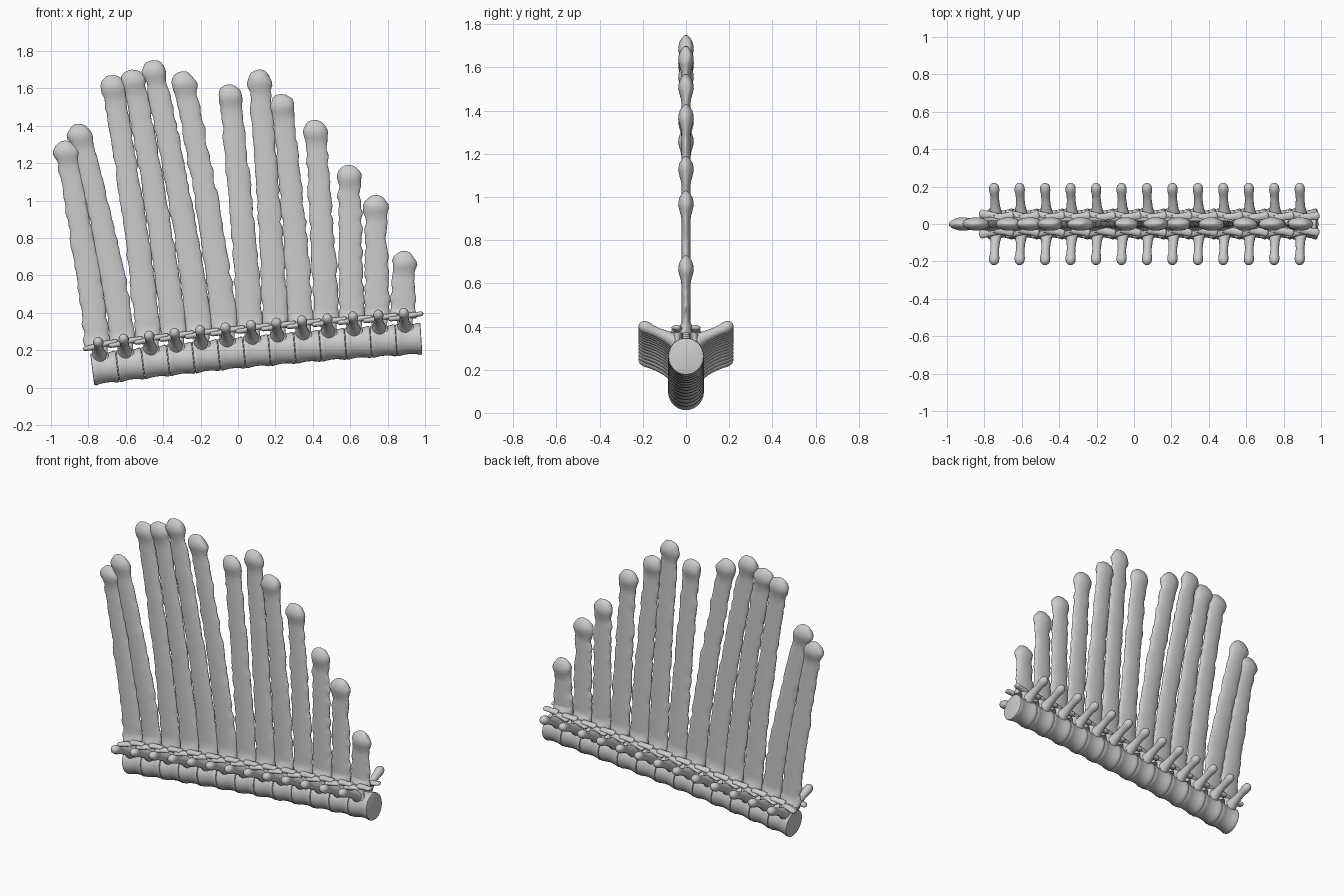
import bpy, bmesh, math
from mathutils import Vector, noise

cube = bpy.data.objects.get("Cube")
if cube:
    bpy.data.objects.remove(cube, do_unlink=True)

bone = bpy.data.materials.new("pale grey bone")
bone.use_nodes = True
colour = (0.6, 0.6, 0.6, 1)
bone.diffuse_color = colour
bone.node_tree.nodes["Principled BSDF"].inputs["Base Color"].default_value = colour

X, Y, Z = Vector((1, 0, 0)), Vector((0, 1, 0)), Vector((0, 0, 1))


def loft(bm, rings, sides=20, rough=0.0):
    """Skin a run of elliptical rings, each (centre, half axis, half axis)."""
    loops = []
    for c, u, v in rings:
        loop = []
        for k in range(sides):
            a = math.tau * k / sides
            p = c + u * math.cos(a) + v * math.sin(a)
            p += u.normalized() * math.cos(a) * noise.noise(p * 22) * rough
            loop.append(bm.verts.new(p))
        loops.append(loop)
    for a, b in zip(loops, loops[1:]):
        for k in range(sides):
            n = (k + 1) % sides
            bm.faces.new((a[k], a[n], b[n], b[k]))
    bm.faces.new(loops[0][::-1])
    bm.faces.new(loops[-1])


def tube(bm, path, sides=14):
    """Round tube through (point, radius, flattening) with a domed far end."""
    pts = [Vector(p) for p, r, f in path]
    rings = []
    for i, (p, r, f) in enumerate(path):
        d = (pts[min(i + 1, len(pts) - 1)] - pts[max(i - 1, 0)]).normalized()
        u = d.cross(Y if abs(d.x) > 0.7 else X).normalized()
        v = d.cross(u)
        rings.append((pts[i], u * r * f, v * r))
    c, u, v = rings[-1]
    for a in (30, 60, 80):
        s, k = math.sin(math.radians(a)), math.cos(math.radians(a))
        rings.append((c + d * u.length * s, u * k, v * k))
    loft(bm, rings, sides)


def finish(name, bm):
    bmesh.ops.recalc_face_normals(bm, faces=bm.faces)
    mesh = bpy.data.meshes.new(name)
    bm.to_mesh(mesh)
    bm.free()
    mesh.materials.append(bone)
    ob = bpy.data.objects.new(name, mesh)
    bpy.context.collection.objects.link(ob)
    bpy.ops.object.select_all(action='DESELECT')
    ob.select_set(True)
    bpy.context.view_layer.objects.active = ob
    bpy.ops.object.shade_smooth_by_angle(angle=math.radians(50))


def axis_z(x):
    return 0.185 + 0.098 * x - 0.02 * x * x


# Tip of each tall spine, back to front
tips = [(-.93, 1.32), (-.86, 1.41), (-.68, 1.67), (-.57, 1.70), (-.46, 1.75),
        (-.30, 1.69), (-.05, 1.62), (.11, 1.70), (.23, 1.57), (.41, 1.43),
        (.59, 1.19), (.735, 1.03), (.89, .73)]
PITCH = 0.1354

for i, (tip_x, tip_z) in enumerate(tips):
    cx = -0.712 + PITCH * i
    slope = 0.098 - 0.04 * cx
    along = Vector((1, 0, slope)).normalized()
    up = Vector((-slope, 0, 1)).normalized()
    base = Vector((cx, 0, axis_z(cx)))

    def at(x, y, z):
        return base + along * x + Y * y + up * z

    # Waisted vertebral body
    bm = bmesh.new()
    rings = []
    for t, s in ((-.5, .88), (-.485, .97), (-.42, 1), (-.3, .94), (-.12, .88), (.1, .87),
                 (.28, .92), (.42, 1), (.485, .97), (.5, .88)):
        rings.append((at(t * PITCH, 0, 0), Y * .083 * s, up * .086 * (s * .7 + .3)))
    loft(bm, rings, 28)
    finish(f"vertebra_body_{i + 1}", bm)

    # Arch walls around the canal and linking processes fore and aft
    bm = bmesh.new()
    for s in (-1, 1):
        loft(bm, [(at(-.015, s * y, z), along * w, Y * d) for y, z, w, d in
                  ((.042, .05, .05, .022), (.04, .08, .04, .018),
                   (.038, .105, .043, .02), (.022, .135, .05, .022))])
        tube(bm, [(at(-.01, s * .035, .115), .024, .8), (at(-.055, s * .048, .118), .022, .7),
                  (at(-.09, s * .055, .115), .023, .55)])
        tube(bm, [(at(-.01, s * .03, .125), .024, .8), (at(.04, s * .04, .13), .02, .7),
                  (at(.075, s * .045, .133), .022, .55)])
    finish(f"neural_arch_{i + 1}", bm)

    # Side processes angled up and outward with knobbed ends
    for s, side in ((-1, "right"), (1, "left")):
        bm = bmesh.new()
        tube(bm, [(at(-.018, s * y, z), r, 1) for y, z, r in
                  ((.035, .065, .042), (.06, .08, .034), (.09, .096, .027), (.13, .114, .023),
                   (.16, .127, .024), (.18, .137, .028), (.193, .143, .027))])
        finish(f"{side}_side_process_{i + 1}", bm)

    # Tall flat spine sweeping back to a swollen cap
    bm = bmesh.new()
    foot = at(-.025, 0, .115)
    height = tip_z - foot.z
    rings = []
    STEPS = 44
    for k in range(STEPS + 1):
        h = (height - .14) * k / STEPS
        t = h / height
        flare = max(0, 1 - h / .05)
        x = foot.x + (tip_x - foot.x) * t ** 1.25
        lean = (tip_x - foot.x) / height * 1.25 * t ** .25
        w = .069 - .015 * t
        rings.append((Vector((x, 0, foot.z + h)), Vector((1, 0, -lean)) * w,
                      Y * (.02 + .026 * flare)))
    for drop, w, d in ((.115, .056, .024), (.09, .062, .031), (.07, .066, .036), (.05, .064, .035),
                       (.03, .055, .029), (.015, .042, .02), (.005, .027, .011), (0, .01, .004)):
        t = 1 - drop / height
        x = foot.x + (tip_x - foot.x) * t ** 1.25
        rings.append((Vector((x, 0, tip_z - drop)), Vector((1, 0, -lean * .6)) * w, Y * d))
    loft(bm, rings, 24, .012)
    finish(f"tall_spine_{i + 1}", bm)
